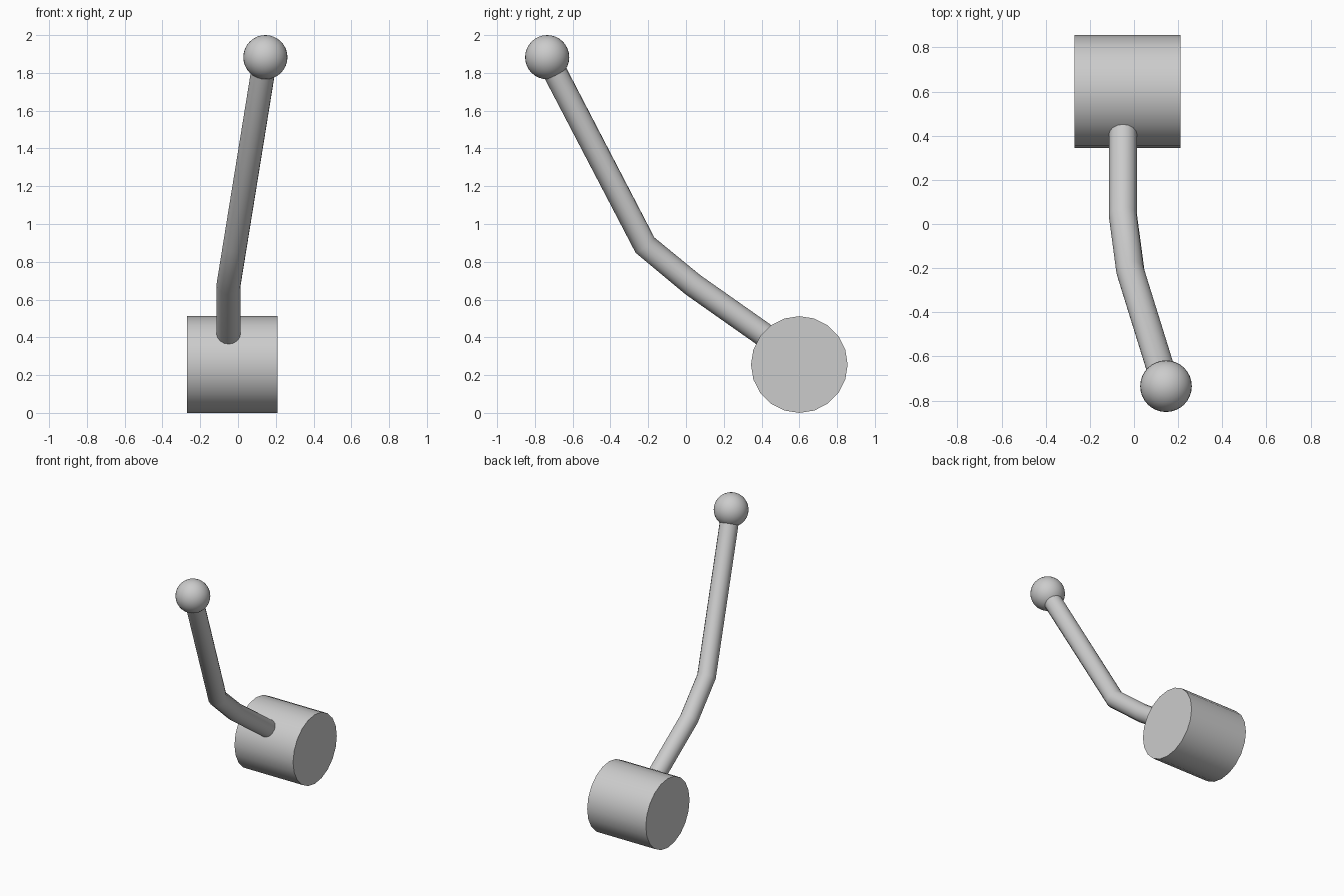
import bpy
import math

if "Cube" in bpy.data.objects:
    bpy.data.objects.remove(bpy.data.objects["Cube"])

# Horizontal drum at the base
bpy.ops.mesh.primitive_cylinder_add(vertices=20, radius=0.256, depth=0.48,
                                    location=(-0.03, 0.6, 0.256),
                                    rotation=(0, math.pi / 2, 0))
drum = bpy.context.object
drum.name = "pivot_drum"
bpy.ops.object.shade_smooth_by_angle(angle=math.radians(40))

# Bent rod, from inside the drum to the centre of the knob
path = [(-0.05, 0.56, 0.31), (-0.05, 0.037, 0.678),
        (-0.016, -0.217, 0.888), (0.145, -0.735, 1.883)]
curve = bpy.data.curves.new("lever_rod", "CURVE")
curve.dimensions = "3D"
curve.bevel_depth = 0.064
curve.bevel_resolution = 6
curve.use_fill_caps = True
spline = curve.splines.new("POLY")
spline.points.add(len(path) - 1)
for point, co in zip(spline.points, path):
    point.co = (*co, 1)
spline.use_smooth = True
rod = bpy.data.objects.new("lever_rod", curve)
bpy.context.collection.objects.link(rod)

# Ball knob at the top
bpy.ops.mesh.primitive_uv_sphere_add(segments=32, ring_count=16, radius=0.117,
                                     location=(0.145, -0.735, 1.883))
knob = bpy.context.object
knob.name = "ball_knob"
bpy.ops.object.shade_smooth()
